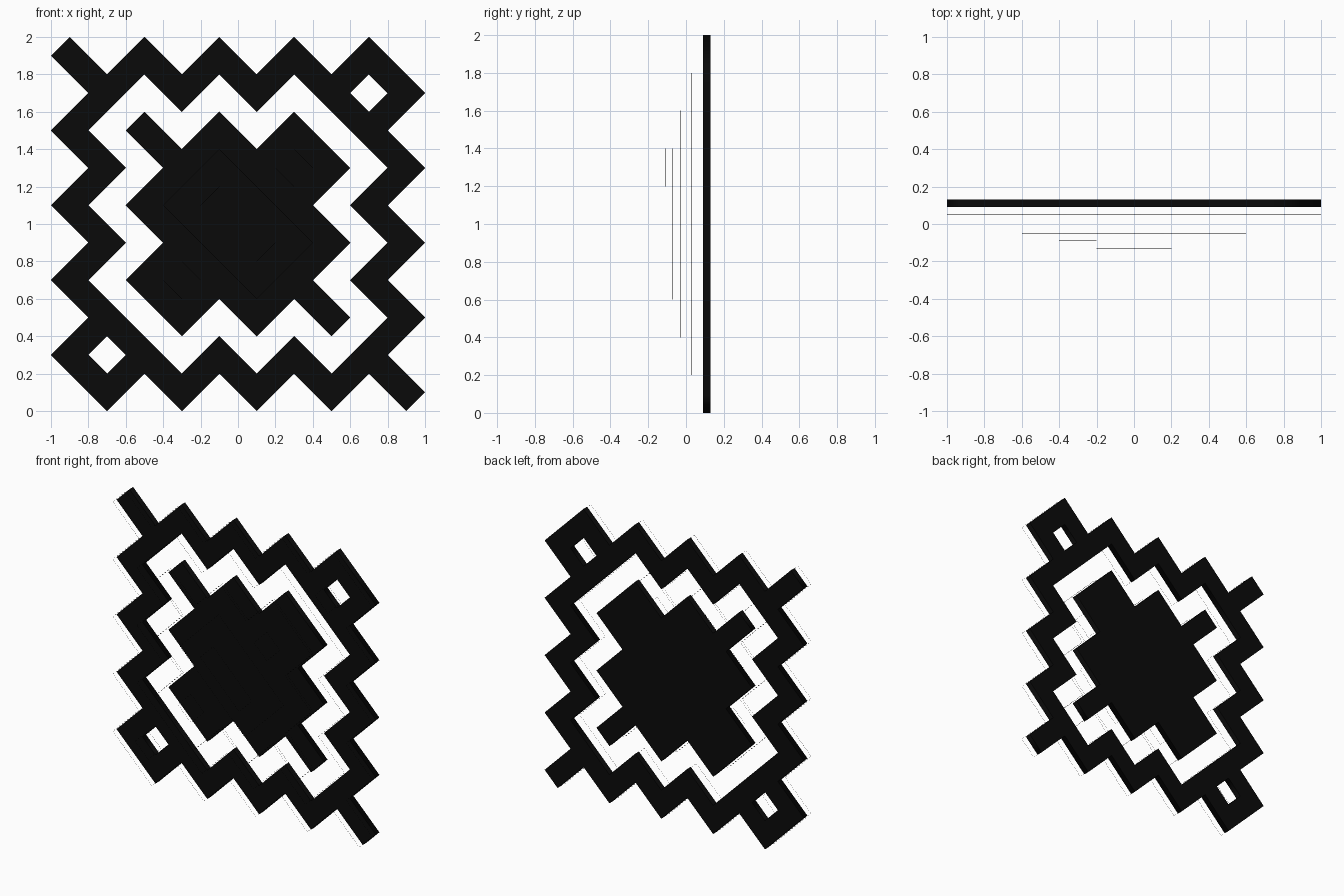
import bpy

if "Cube" in bpy.data.objects:
    bpy.data.objects.remove(bpy.data.objects["Cube"])

black = bpy.data.materials.new("black")
black.diffuse_color = (0.003, 0.003, 0.003, 1)
black.use_nodes = True
black.node_tree.nodes["Principled BSDF"].inputs["Base Color"].default_value = black.diffuse_color


def turned(half):
    """Complete an outline that repeats after a half turn about (0, 1)."""
    return half + [(-x, 2 - z) for x, z in half]


def diamond(x, z, r=0.1):
    return [(x - r, z), (x, z - r), (x + r, z), (x, z + r)]


def outline_object(name, loops, y):
    """2D curve standing upright in the xz plane at depth y."""
    cu = bpy.data.curves.new(name, 'CURVE')
    for pts in loops:
        sp = cu.splines.new('POLY')
        sp.points.add(len(pts) - 1)
        for p, (x, z) in zip(sp.points, pts):
            p.co = (x, z, 0, 1)
        sp.use_cyclic_u = True
    cu.materials.append(black)
    ob = bpy.data.objects.new(name, cu)
    ob.rotation_euler[0] = 1.5707963
    ob.location.y = y
    bpy.context.collection.objects.link(ob)
    return cu


# Zigzag outlines
border = turned([(-.9, 2), (-1, 1.9)]
                + [(-1 + .2 * (i % 2 == 0), 1.7 - .2 * i) for i in range(8)]
                + [(-.7 + .2 * i, .2 * (i % 2)) for i in range(8)])
gap = turned([(-.8, .7), (-.6, .9), (-.8, 1.1), (-.6, 1.3), (-.8, 1.5),
              (-.5, 1.8), (-.3, 1.6), (-.1, 1.8), (.1, 1.6), (.3, 1.8)])
star = turned([(-.5, 1.6), (-.6, 1.5), (-.4, 1.3), (-.6, 1.1), (-.4, .9),
               (-.6, .7), (-.3, .4), (-.1, .6), (.1, .4), (.3, .6)])
inner_box = turned([(-.4, 1.1), (.1, .6)])
centre_bar = turned([(-.1, 1.2), (-.2, 1.1)])
holes = [diamond(-.7, .3), diamond(.7, 1.7)]

# Solid panel: zigzag frame with two corner holes, and the star inside it
panel = outline_object("panel", [border, gap, star] + holes, 0.11)
panel.dimensions = '2D'
panel.fill_mode = 'BOTH'
panel.extrude = 0.02

# Hair-thin outline wires stepping forward from the panel
layers = [border, gap, holes[0], holes[1], star, star, inner_box,
          diamond(-.3, .7), diamond(.3, 1.3), centre_bar]
for i, loop in enumerate(layers):
    wire = outline_object(f"outline_wire_{i + 1}", [loop], 0.05 - 0.02 * i)
    wire.dimensions = '3D'
    wire.bevel_depth = 0.0006
    wire.bevel_resolution = 0
